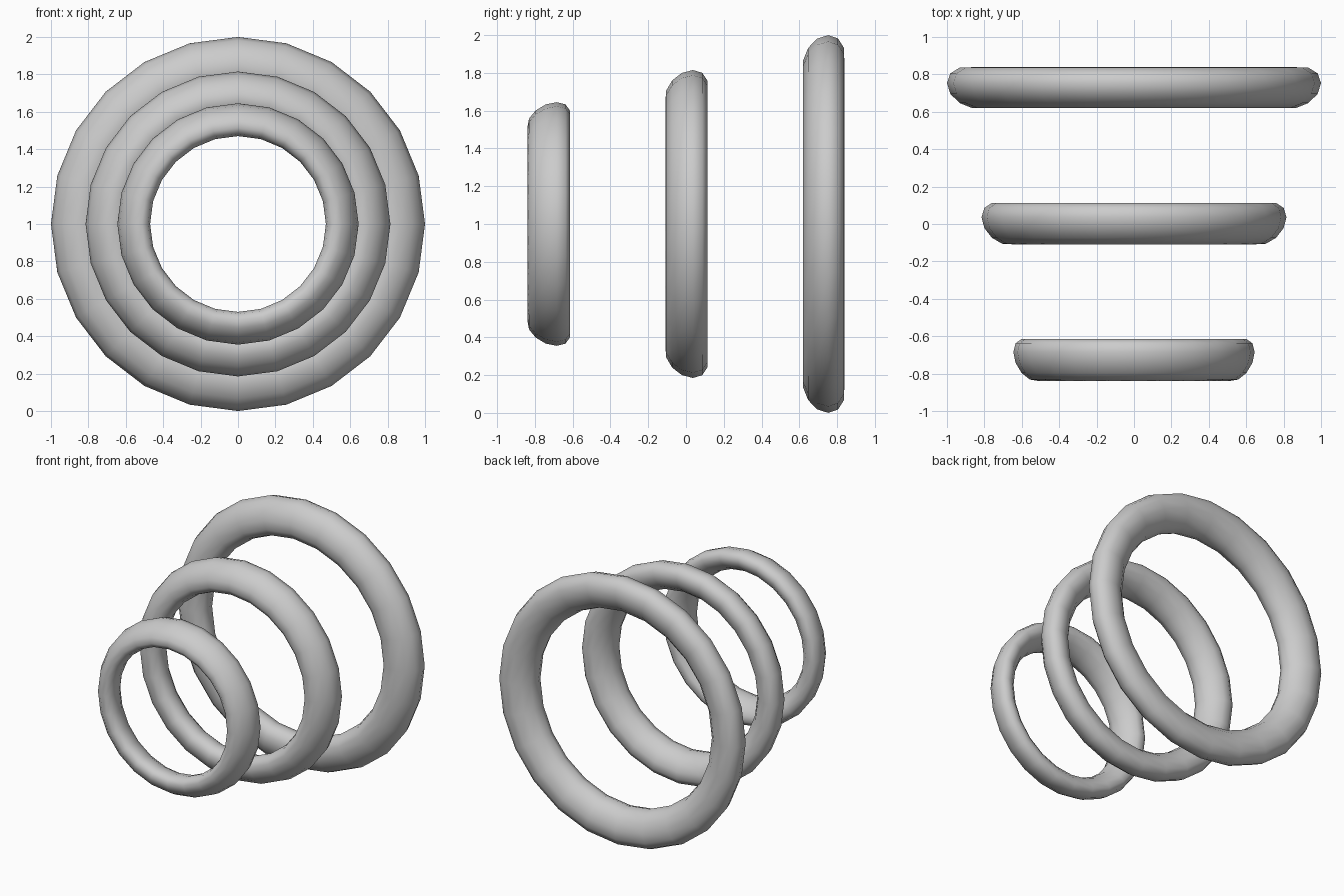
import bpy, bmesh
from math import sin, cos, pi, sqrt

if "Cube" in bpy.data.objects:
    bpy.data.objects.remove(bpy.data.objects["Cube"])

SEGMENTS, SIDES = 24, 12


def ring(name, y0, outer, inner, half_depth, lean):
    """Upright ring around the y axis with a leaning oval cross-section."""
    mid, half = (outer + inner) / 2, (outer - inner) / 2
    bm = bmesh.new()
    rows = []
    for i in range(SEGMENTS):
        a = 2 * pi * i / SEGMENTS
        row = []
        for j in range(SIDES):
            t = 2 * pi * j / SIDES
            r = mid + half * cos(t)
            y = y0 + half_depth * (lean * cos(t) + sqrt(1 - lean ** 2) * sin(t))
            row.append(bm.verts.new((r * cos(a), y, 1 + r * sin(a))))
        rows.append(row)
    for i in range(SEGMENTS):
        p, q = rows[i], rows[(i + 1) % SEGMENTS]
        for j in range(SIDES):
            k = (j + 1) % SIDES
            bm.faces.new((p[j], p[k], q[k], q[j])).smooth = True
    bmesh.ops.recalc_face_normals(bm, faces=bm.faces)
    mesh = bpy.data.meshes.new(name)
    bm.to_mesh(mesh)
    bm.free()
    bpy.context.collection.objects.link(bpy.data.objects.new(name, mesh))


# three rings growing from front to back
ring("small_ring", -0.727, 0.645, 0.47, 0.113, 0.38)
ring("medium_ring", 0.002, 0.815, 0.595, 0.113, 0.31)
ring("large_ring", 0.729, 1.0, 0.73, 0.112, 0.22)
